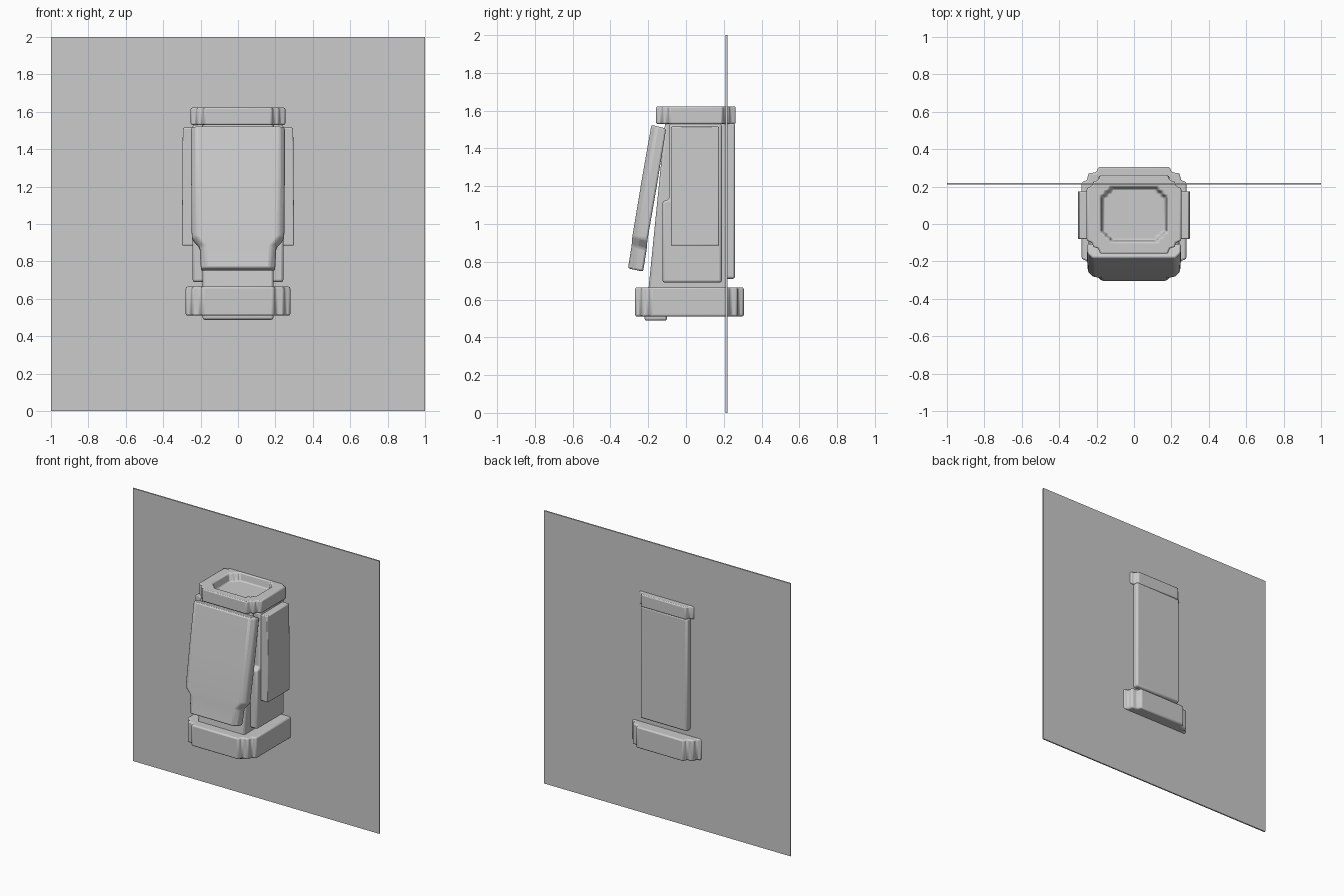
import bpy, bmesh

if "Cube" in bpy.data.objects:
    bpy.data.objects.remove(bpy.data.objects["Cube"])


def finish(name, bm, bevel=0.012):
    bmesh.ops.recalc_face_normals(bm, faces=bm.faces)
    mesh = bpy.data.meshes.new(name)
    bm.to_mesh(mesh)
    bm.free()
    ob = bpy.data.objects.new(name, mesh)
    bpy.context.collection.objects.link(ob)
    if bevel:
        mod = ob.modifiers.new("bevel", 'BEVEL')
        mod.width, mod.segments = bevel, 2
        mod.limit_method, mod.angle_limit = 'ANGLE', 0.4
        bpy.ops.object.select_all(action='DESELECT')
        ob.select_set(True)
        bpy.context.view_layer.objects.active = ob
        bpy.ops.object.shade_smooth_by_angle(angle=0.6)
    return ob


def loft(name, rings, bevel=0.012):
    """Skin a list of equal-length point rings and cap both ends."""
    bm = bmesh.new()
    vs = [[bm.verts.new(p) for p in r] for r in rings]
    n = len(vs[0])
    for a, b in zip(vs, vs[1:]):
        for i in range(n):
            j = (i + 1) % n
            bm.faces.new((a[i], a[j], b[j], b[i]))
    bm.faces.new(vs[0])
    bm.faces.new(vs[-1])
    return finish(name, bm, bevel)


def box(name, x0, x1, y0, y1, z0, z1, bevel=0.012):
    return loft(name, [[(x0, y0, z), (x1, y0, z), (x1, y1, z), (x0, y1, z)]
                       for z in (z0, z1)], bevel)


def side_profile(name, yz, x0, x1, bevel=0.012):
    return loft(name, [[(x, y, z) for y, z in yz] for x in (x0, x1)], bevel)


def notched(X, a, Y, b, cx, cy):
    """Rectangle outline with stepped corners; a, b are the raised half widths."""
    q = [(X, b), (X - 0.03, b + 0.012), (X - 0.035, Y - 0.035),
         (a + 0.012, Y - 0.03), (a, Y)]
    pts = q + [(-x, y) for x, y in reversed(q)]
    pts += [(-x, -y) for x, y in q] + [(x, -y) for x, y in reversed(q)]
    return [(x + cx, y + cy) for x, y in pts]


def collar(name, outline, cy, levels, bevel=0.01):
    return loft(name, [[(x * s, cy + (y - cy) * s, z) for x, y in outline]
                       for s, z in levels], bevel)


# thin backing board
box("backing_board", -1, 1, 0.21, 0.22, 0, 2, 0)

# base collar and the lip under its front
collar("base_collar", notched(0.28, 0.19, 0.288, 0.205, 0, 0.018), 0.018,
       [(1, 0.51), (1, 0.665)])
box("base_lip", -0.19, 0.19, -0.22, -0.10, 0.488, 0.54)

# top collar with its recess
collar("top_collar", notched(0.253, 0.18, 0.211, 0.14, 0, 0.052), 0.052,
       [(1, 1.53), (1, 1.622), (0.70, 1.622), (0.65, 1.565)], 0.008)

# core with a leaning front
side_profile("core", [(-0.20, 0.64), (-0.11, 1.54), (0.22, 1.54), (0.22, 0.64)],
             -0.19, 0.19)
# back panel showing through the board
box("back_panel", -0.19, 0.19, 0.18, 0.26, 0.71, 1.535)

# stepped side panels with outer pads
step = [(-0.125, 0.69), (-0.125, 1.12), (-0.09, 1.13), (-0.09, 1.53),
        (0.19, 1.53), (0.19, 0.69)]
for tag, s in (("left", -1), ("right", 1)):
    side_profile(tag + "_side_panel", step, s * 0.15, s * 0.243)
    loft(tag + "_side_pad",
         [[(s * 0.22, -0.08, z), (s * x, -0.08, z), (s * x, 0.175, z), (s * 0.22, 0.175, z)]
          for x, z in ((0.30, 0.885), (0.295, 1.515))], 0.006)


# tilted front flap, narrower at the foot: half width, front y z, back y z
def flap_ring(w, yf, zf, yb, zb):
    ym, zm = yf + 0.35 * (yb - yf), zf + 0.35 * (zb - zf)
    c = w - 0.028
    return [(-w, yb, zb), (w, yb, zb), (w, ym, zm), (c, yf, zf), (-c, yf, zf), (-w, ym, zm)]


flap = [(0.250, -0.183, 1.525, -0.105, 1.505),
        (0.250, -0.235, 1.23, -0.153, 1.21),
        (0.247, -0.284, 0.935, -0.204, 0.915),
        (0.205, -0.288, 0.885, -0.208, 0.868),
        (0.198, -0.307, 0.765, -0.227, 0.748)]
loft("front_flap", [flap_ring(*r) for r in flap], 0.01)
